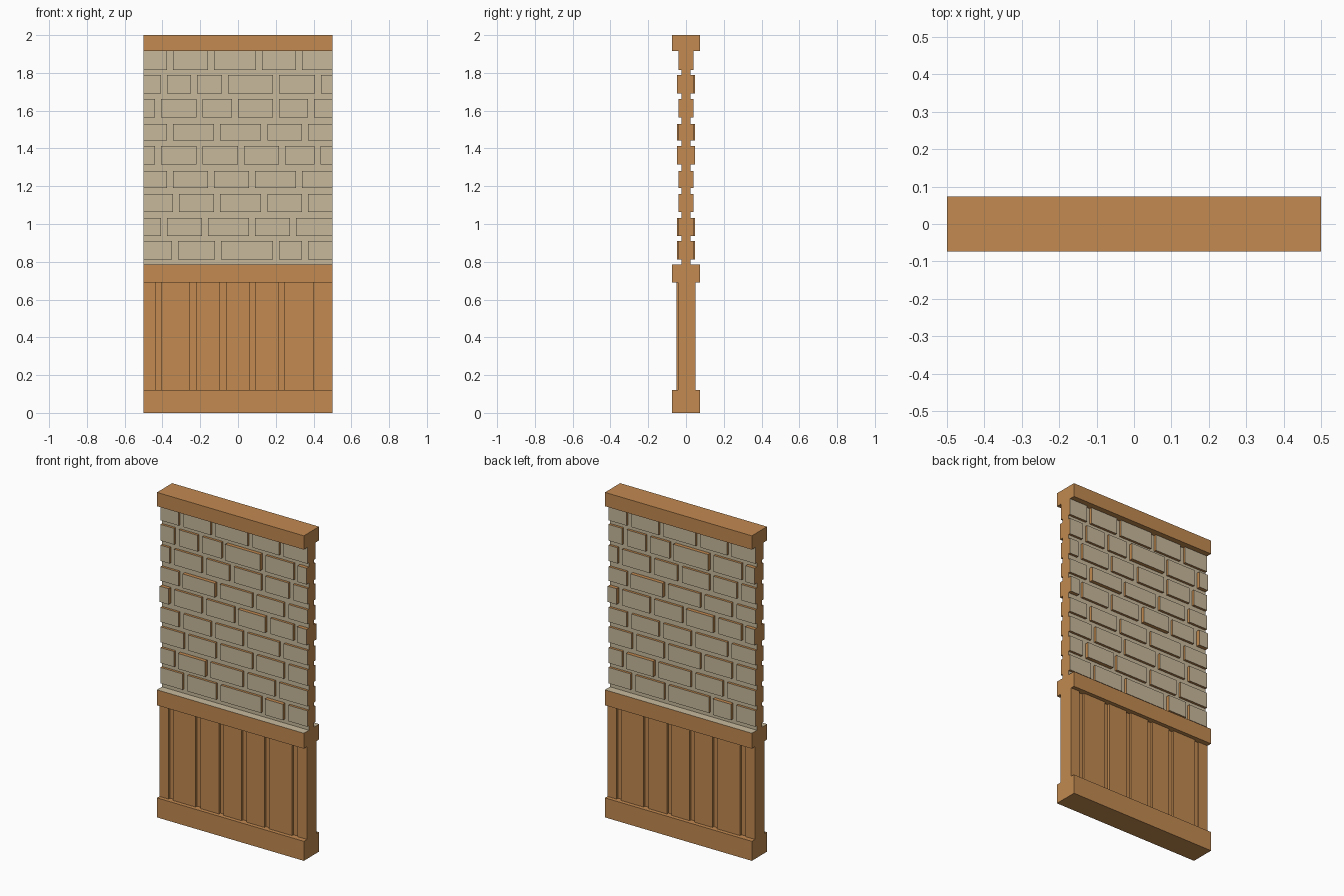
import bpy, bmesh

if "Cube" in bpy.data.objects:
    bpy.data.objects.remove(bpy.data.objects["Cube"])


def material(name, rgb):
    m = bpy.data.materials.new(name)
    m.diffuse_color = (*rgb, 1.0)
    m.use_nodes = True
    m.node_tree.nodes["Principled BSDF"].inputs["Base Color"].default_value = m.diffuse_color
    return m


WOOD = material("warm_wood", (0.54, 0.255, 0.082))
STONE = material("pale_stone", (0.575, 0.485, 0.33))


def add_box(bm, x0, x1, y0, y1, z0, z1):
    v = [bm.verts.new((x, y, z)) for x in (x0, x1) for y in (y0, y1) for z in (z0, z1)]
    for f in ((0, 1, 3, 2), (4, 6, 7, 5), (0, 4, 5, 1), (2, 3, 7, 6), (0, 2, 6, 4), (1, 5, 7, 3)):
        bm.faces.new([v[i] for i in f])


def add_both_sides(bm, x0, x1, inner, outer, z0, z1):
    """Box on the front plus its half-turn copy on the back."""
    add_box(bm, x0, x1, -outer, -inner, z0, z1)
    add_box(bm, -x1, -x0, inner, outer, z0, z1)


def finish(bm, name, is_stone=lambda n: False):
    bmesh.ops.recalc_face_normals(bm, faces=bm.faces[:])
    for f in bm.faces:
        f.material_index = 1 if is_stone(f.normal) else 0
    mesh = bpy.data.meshes.new(name)
    bm.to_mesh(mesh)
    bm.free()
    mesh.materials.append(WOOD)
    mesh.materials.append(STONE)
    bpy.context.collection.objects.link(bpy.data.objects.new(name, mesh))


def faces_out(n):
    return abs(n.y) > 0.5


# Horizontal rails; the ledge under the masonry is stone coloured
for name, z0, z1, rule in (
    ("bottom_rail", 0.0, 0.12, lambda n: False),
    ("middle_rail", 0.69, 0.785, lambda n: n.z > 0.5),
    ("top_rail", 1.915, 2.0, lambda n: False),
):
    bm = bmesh.new()
    add_box(bm, -0.5, 0.5, -0.074, 0.074, z0, z1)
    finish(bm, name, rule)

# Wooden panel core
bm = bmesh.new()
add_box(bm, -0.5, 0.5, -0.036, 0.036, 0.12, 0.69)
finish(bm, "panel_core")

# Vertical planks, separated by narrow grooves
GAP = 0.016
bm = bmesh.new()
edges = [-0.5 - GAP, -0.422, -0.238, -0.079, 0.076, 0.231, 0.419, 0.5 + GAP]
for i, (a, b) in enumerate(zip(edges, edges[1:])):
    add_both_sides(bm, a + GAP, b - GAP, 0.036, 0.043 if i == 6 else 0.05, 0.12, 0.69)
finish(bm, "wall_planks")

# Mortar wall behind the bricks
bm = bmesh.new()
add_box(bm, -0.5, 0.5, -0.025, 0.025, 0.785, 1.915)
finish(bm, "mortar_wall", faces_out)

# Brick rows: bottom, top, joint centres
rows = [
    (1.815, 1.915, (-0.36, -0.143, 0.11, 0.323)),
    (1.69, 1.79, (-0.391, -0.232, -0.07, 0.2, 0.423)),
    (1.565, 1.662, (-0.423, -0.205, -0.016, 0.2, 0.387)),
    (1.443, 1.53, (-0.36, -0.11, 0.139, 0.355)),
    (1.316, 1.413, (-0.423, -0.205, 0.016, 0.232, 0.42)),
    (1.19, 1.28, (-0.36, -0.143, 0.075, 0.323)),
    (1.064, 1.16, (-0.328, -0.11, 0.139, 0.355)),
    (0.937, 1.032, (-0.391, -0.175, 0.075, 0.291)),
    (0.812, 0.91, (-0.333, -0.106, 0.2, 0.355)),
]
proud = {(1, 3), (1, 5), (3, 1), (4, 0), (4, 3), (4, 5), (7, 1), (8, 3)}
bm = bmesh.new()
for r, (z0, z1, joints) in enumerate(rows):
    edges = [-0.5 - GAP, *joints, 0.5 + GAP]
    for i, (a, b) in enumerate(zip(edges, edges[1:])):
        depth = 0.048 if (r, i) in proud else 0.04
        add_both_sides(bm, a + GAP, b - GAP, 0.025, depth, z0, z1)
finish(bm, "bricks", faces_out)
